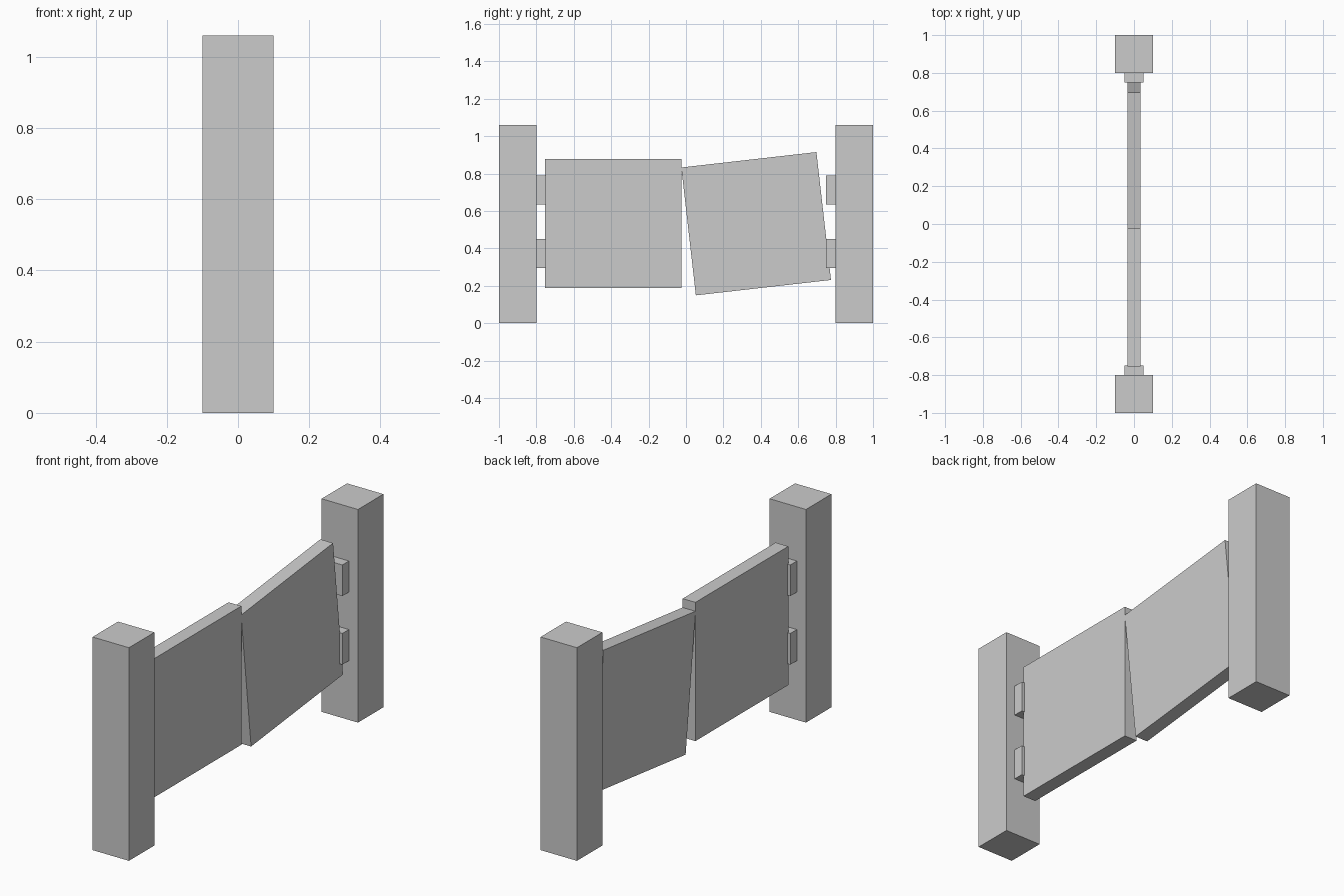
import bpy
from math import radians

if "Cube" in bpy.data.objects:
    bpy.data.objects.remove(bpy.data.objects["Cube"])


def box(name, center, size, tilt=0.0):
    """Box from centre and size, optionally tilted about the x axis."""
    bpy.ops.mesh.primitive_cube_add(size=1, location=center)
    ob = bpy.context.object
    ob.name = name
    ob.scale = size
    bpy.ops.object.transform_apply(location=False, rotation=False, scale=True)
    ob.rotation_euler.x = radians(tilt)
    return ob


# Posts and their hinge blocks, one set at each end
for side, label in ((-1, "left"), (1, "right")):
    box(f"{label}_post", (0, side * 0.9, 0.53), (0.2, 0.2, 1.06))
    for z, level in ((0.372, "lower"), (0.713, "upper")):
        box(f"{label}_{level}_hinge", (0, side * 0.774, z), (0.1, 0.052, 0.155))

# Straight gate leaf and sagging gate leaf
box("left_gate_leaf", (0, -0.389, 0.532), (0.07, 0.73, 0.69))
box("right_gate_leaf", (0, 0.375, 0.532), (0.07, 0.727, 0.688), tilt=6.5)
